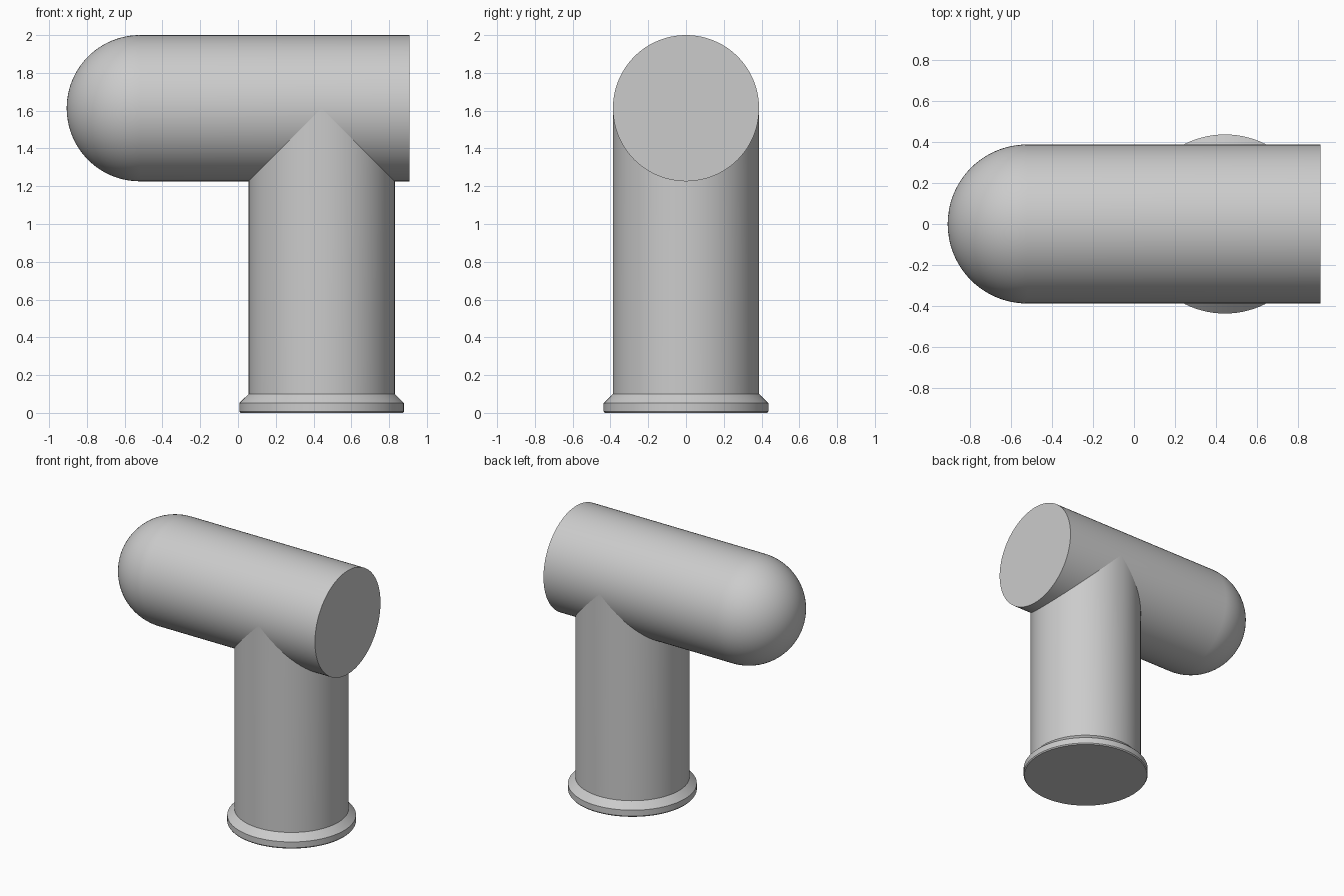
import bpy
import bmesh
from math import cos, sin, pi, radians
from mathutils import Matrix

if "Cube" in bpy.data.objects:
    bpy.data.objects.remove(bpy.data.objects["Cube"])

SEGMENTS = 96
RADIUS = 0.387          # both pipes share one bore
AXIS_Z = 2 - RADIUS     # height of the horizontal pipe
STEM_X = 0.443          # position of the upright pipe
END_X = 0.907

grey = bpy.data.materials.new("light_grey")
grey.use_nodes = True
colour = (0.6, 0.6, 0.6, 1)
grey.diffuse_color = colour
grey.node_tree.nodes["Principled BSDF"].inputs["Base Color"].default_value = colour


def lathe(name, profile, matrix, cap_start=True, cap_end=True, saddle=False):
    """Revolve (radius, height) pairs about z, then place the result."""
    bm = bmesh.new()
    rings = []
    for r, h in profile:
        if r < 1e-5:
            rings.append([bm.verts.new((0, 0, h))] * SEGMENTS)
        else:
            angles = [2 * pi * i / SEGMENTS for i in range(SEGMENTS)]
            rings.append([bm.verts.new((r * cos(a), r * sin(a), h)) for a in angles])
    if saddle:  # mitre the last ring where two equal pipes meet
        for v in rings[-1]:
            v.co.z -= abs(v.co.x)
    for low, high in zip(rings, rings[1:]):
        for i in range(SEGMENTS):
            j = (i + 1) % SEGMENTS
            corners = dict.fromkeys((low[i], low[j], high[j], high[i]))
            bm.faces.new(list(corners))
    if cap_start:
        bm.faces.new(rings[0][::-1])
    if cap_end:
        bm.faces.new(rings[-1])
    bmesh.ops.transform(bm, matrix=matrix, verts=bm.verts)
    bmesh.ops.recalc_face_normals(bm, faces=bm.faces)
    mesh = bpy.data.meshes.new(name)
    bm.to_mesh(mesh)
    bm.free()
    mesh.materials.append(grey)
    obj = bpy.data.objects.new(name, mesh)
    bpy.context.collection.objects.link(obj)
    bpy.ops.object.select_all(action="DESELECT")
    obj.select_set(True)
    bpy.context.view_layer.objects.active = obj
    bpy.ops.object.shade_smooth_by_angle(angle=radians(30))
    return obj


# Horizontal pipe: domed at one end, flat at the other
STEPS = 24
dome = [(RADIUS * sin(pi / 2 * i / STEPS),
         RADIUS - END_X - RADIUS * cos(pi / 2 * i / STEPS)) for i in range(STEPS + 1)]
lathe("horizontal_pipe", dome + [(RADIUS, END_X)],
      Matrix.Translation((0, 0, AXIS_Z)) @ Matrix.Rotation(pi / 2, 4, "Y"),
      cap_start=False)

# Upright pipe with a mitred top
stand = Matrix.Translation((STEM_X, 0, 0))
lathe("upright_pipe", [(RADIUS, 0.1), (RADIUS, AXIS_Z)], stand,
      cap_start=False, cap_end=False, saddle=True)

# Foot flange with a sloped shoulder
lathe("foot_flange", [(0.43, 0), (0.436, 0.008), (0.436, 0.052), (RADIUS, 0.1)],
      stand, cap_end=False)
